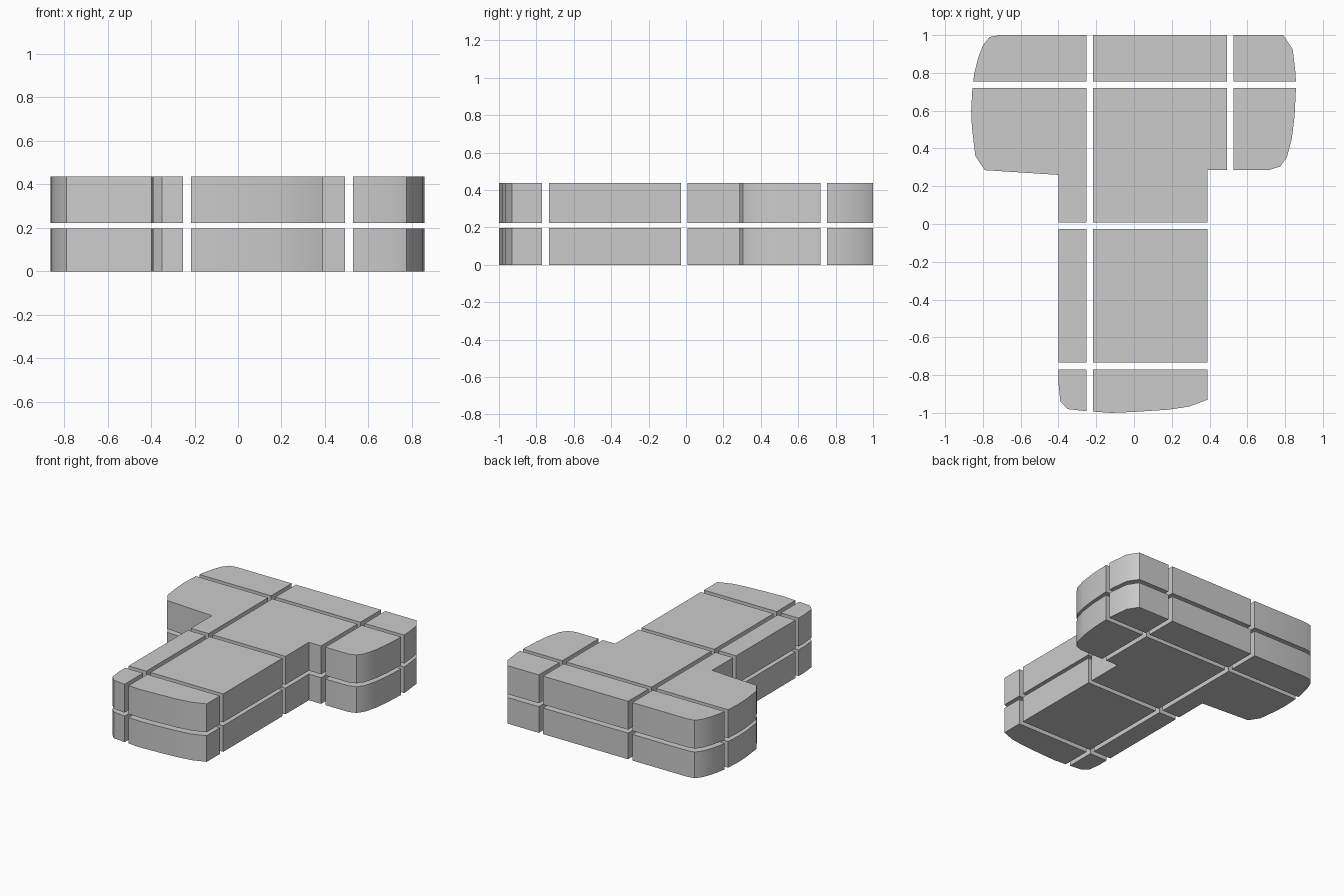
import bpy, bmesh, math
from mathutils import Vector

if "Cube" in bpy.data.objects:
    bpy.data.objects.remove(bpy.data.objects["Cube"])

# T-shaped outline seen from above
OUTLINE = [
    (-0.40, 0.26), (-0.79, 0.285), (-0.84, 0.36), (-0.858, 0.51), (-0.862, 0.60),
    (-0.855, 0.73), (-0.845, 0.80), (-0.825, 0.88), (-0.80, 0.945), (-0.765, 0.99),
    (-0.71, 1.0), (0.79, 1.0), (0.84, 0.925), (0.855, 0.80), (0.858, 0.73),
    (0.85, 0.57), (0.835, 0.45), (0.81, 0.355), (0.775, 0.305), (0.72, 0.287),
    (0.39, 0.287), (0.39, -0.93), (0.29, -0.967), (0.18, -0.983), (0.0, -0.995),
    (-0.12, -1.0), (-0.26, -0.99), (-0.35, -0.98), (-0.39, -0.94), (-0.40, -0.84)]

# Block spans between the straight gaps on each axis
X_SPANS = [(-1, -0.252), (-0.217, 0.493), (0.528, 1)]
Y_SPANS = [(-1.1, -0.771), (-0.733, -0.027), (0.009, 0.72), (0.755, 1.1)]
Z_SPANS = [(0.0, 0.197), (0.223, 0.437)]


def clip(bm, axis, value, keep_above):
    """Cut the flat outline along a line and drop one side."""
    co, no = Vector(), Vector()
    co[axis] = value
    no[axis] = -1 if keep_above else 1
    bmesh.ops.bisect_plane(bm, geom=bm.verts[:] + bm.edges[:] + bm.faces[:],
                           plane_co=co, plane_no=no, clear_outer=True)


def block(name, xs, ys, zs):
    """Clip the outline to one cell and extrude it upward."""
    bm = bmesh.new()
    bm.faces.new([bm.verts.new((x, y, zs[0])) for x, y in OUTLINE])
    for axis, span in ((0, xs), (1, ys)):
        clip(bm, axis, span[0], True)
        clip(bm, axis, span[1], False)
    if not bm.faces:
        bm.free()
        return
    top = bmesh.ops.extrude_face_region(bm, geom=bm.faces[:], use_keep_orig=True)["geom"]
    bmesh.ops.translate(bm, vec=(0, 0, zs[1] - zs[0]),
                        verts=[g for g in top if isinstance(g, bmesh.types.BMVert)])
    bmesh.ops.recalc_face_normals(bm, faces=bm.faces[:])
    mesh = bpy.data.meshes.new(name)
    bm.to_mesh(mesh)
    bm.free()
    obj = bpy.data.objects.new(name, mesh)
    bpy.context.collection.objects.link(obj)
    obj.select_set(True)
    bpy.context.view_layer.objects.active = obj


# Two layers of separate blocks
for layer, zs in zip(("lower", "upper"), Z_SPANS):
    for row, ys in zip(("front", "stem", "wing", "back"), Y_SPANS):
        for side, xs in zip(("left", "middle", "right"), X_SPANS):
            block(f"{layer}_{row}_{side}_block", xs, ys, zs)

bpy.ops.object.shade_smooth_by_angle(angle=math.radians(35))
